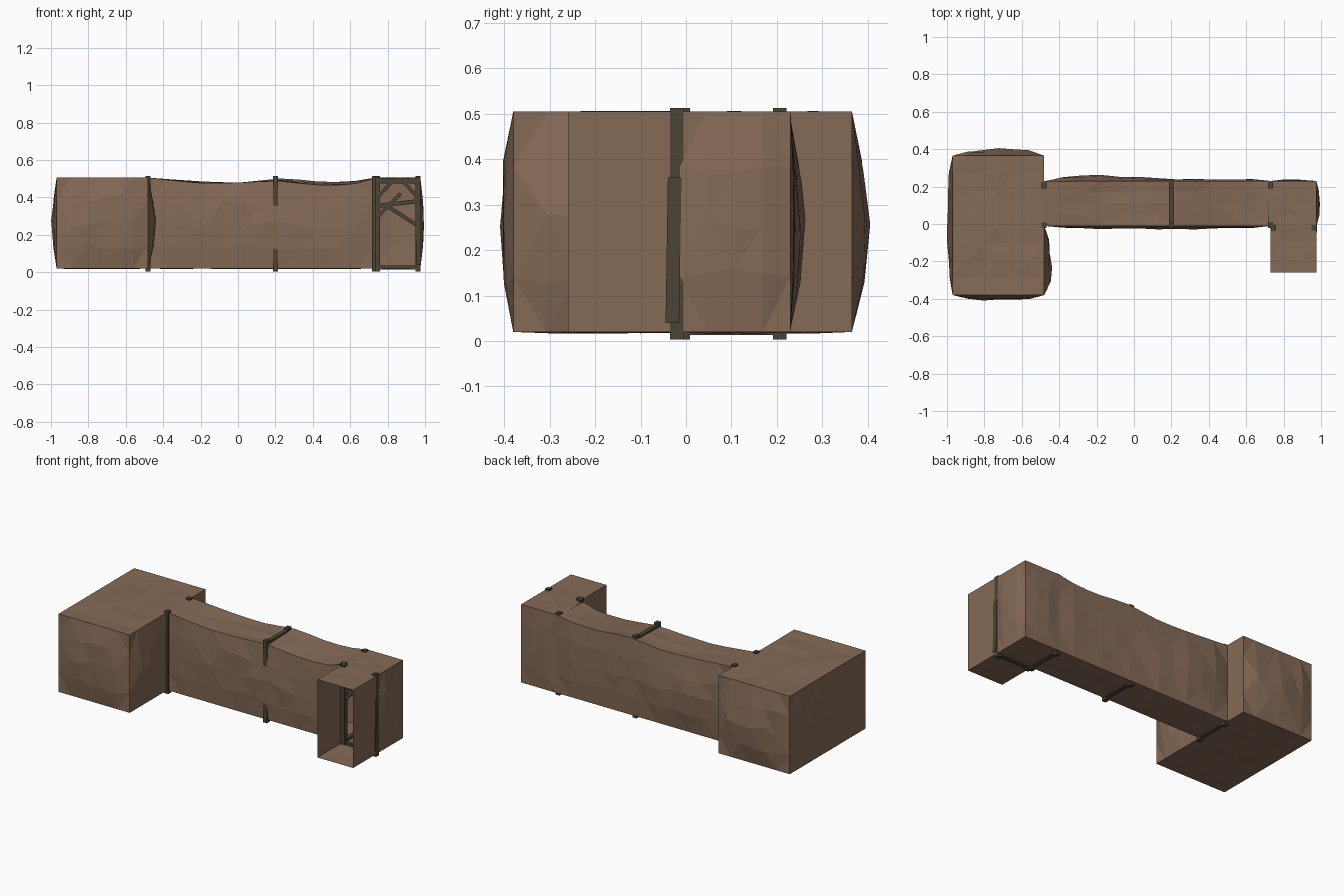
import bpy, bmesh, math, random
from mathutils import Vector

if "Cube" in bpy.data.objects:
    bpy.data.objects.remove(bpy.data.objects["Cube"])

random.seed(4)
FLOOR, TOP = 0.02, 0.505


def material(name, rgb):
    m = bpy.data.materials.new(name)
    m.diffuse_color = (*rgb, 1)
    m.use_nodes = True
    m.node_tree.nodes["Principled BSDF"].inputs["Base Color"].default_value = m.diffuse_color
    return m


ROCK = material("brown rock", (0.235, 0.145, 0.095))
WOOD = material("dark timber", (0.07, 0.058, 0.036))


def finish(bm, name, mat):
    me = bpy.data.meshes.new(name)
    bm.to_mesh(me)
    bm.free()
    me.materials.append(mat)
    ob = bpy.data.objects.new(name, me)
    bpy.context.collection.objects.link(ob)
    return ob


def lerp_keys(x, keys):
    for (a, u), (b, v) in zip(keys, keys[1:]):
        if a <= x <= b:
            return u + (v - u) * (x - a) / (b - a)
    return TOP


FRONT_EDGE = [(-.48, .505), (-.2, .475), (0, .478), (.2, .49), (.4, .467), (.6, .465), (.73, .503)]
BACK_EDGE = [(-.48, .505), (-.2, .485), (0, .478), (.25, .503), (.45, .482), (.6, .483), (.73, .505)]


def roof(x, y):
    # roof height: the passage roof sags, the rest is level
    if y > 0.3 or y < -0.1:
        return TOP
    w = min(1, max(0, (y + .01) / .24))
    return lerp_keys(x, FRONT_EDGE) * (1 - w) + lerp_keys(x, BACK_EDGE) * w


def sheet(bm, nu, nv, point):
    # quad grid from a function, split in triangles for a faceted look
    g = [[bm.verts.new(point(i / nu, j / nv, i in (0, nu) or j in (0, nv)))
          for j in range(nv + 1)] for i in range(nu + 1)]
    for i in range(nu):
        for j in range(nv):
            a, b, c, d = g[i][j], g[i + 1][j], g[i + 1][j + 1], g[i][j + 1]
            if (i + j) % 2:
                bm.faces.new((a, b, c)); bm.faces.new((a, c, d))
            else:
                bm.faces.new((a, b, d)); bm.faces.new((b, c, d))


def wall(bm, p, q, n, bulge):
    # rough wall from p to q, bulging outward (to the right of travel)
    p, q = Vector((*p, 0)), Vector((*q, 0))
    d = (q - p).normalized()
    out = Vector((d.y, -d.x, 0))

    def point(u, v, rim):
        c = p.lerp(q, u)
        c.z = FLOOR + v * (roof(c.x, c.y) - FLOOR)
        if not rim:
            b = bulge(u) if callable(bulge) else bulge * math.sin(math.pi * u) ** .4
            c += out * b * math.sin(math.pi * v) * random.uniform(.6, 1)
            c.z += random.uniform(-.02, .02) * (b > 0)
        return c
    sheet(bm, n, 4, point)


# rock shell: walls
bm = bmesh.new()
for p, q, n, b in [
    ((-.97, -.38), (-.48, -.38), 6, .034),
    ((-.48, -.38), (-.48, -.01), 5, .045),
    ((-.48, -.01), (.73, -.01), 12, .022),
    ((.73, -.01), (.73, -.26), 3, 0),
    ((.975, -.26), (.975, .23), 8, lambda u: .022 * (u > .6)),
    ((.975, .23), (.73, .23), 3, .01),
    ((.73, .23), (-.48, .228), 12, lambda u: .012 + .03 * math.exp(-((u - .77) / .2) ** 2)),
    ((-.48, .228), (-.48, .365), 2, 0),
    ((-.48, .365), (-.97, .365), 6, .042),
    ((-.97, .365), (-.97, -.38), 8, .03),
]:
    wall(bm, p, q, n, b)

# rock shell: roof and floor of the room, passage, corner and entrance leg
for x0, x1, y0, y1, nx, ny in [(-.97, -.48, -.38, .365, 6, 8), (-.48, .73, -.01, .229, 12, 4),
                               (.73, .975, -.01, .23, 3, 4), (.73, .975, -.26, -.01, 3, 3)]:
    def top(u, v, rim):
        x, y = x0 + u * (x1 - x0), y0 + v * (y1 - y0)
        return (x, y, roof(x, y) + (0 if rim else random.uniform(-.006, .001)))

    def base(u, v, rim):
        return (x0 + u * (x1 - x0), y1 + v * (y0 - y1), FLOOR - (0 if rim else random.uniform(0, .004)))
    sheet(bm, nx, ny, top)
    sheet(bm, nx, ny, base)
bmesh.ops.remove_doubles(bm, verts=bm.verts[:], dist=.002)
finish(bm, "rock_tunnel", ROCK)


def beam(bm, a, b, w, d):
    # square timber from a to b
    a, b = Vector(a), Vector(b)
    z = (b - a).normalized()
    side = Vector((0, 1, 0)) if abs(z.y) < .5 else Vector((1, 0, 0))
    s = side * d / 2
    t = z.cross(side).normalized() * w / 2
    ends = [[bm.verts.new(c + i * s + j * t) for i, j in ((1, 1), (-1, 1), (-1, -1), (1, -1))] for c in (a, b)]
    bm.faces.new(ends[0]); bm.faces.new(ends[1][::-1])
    for k in range(4):
        bm.faces.new((ends[0][k], ends[1][k], ends[1][k - 3], ends[0][k - 3]))
    bmesh.ops.recalc_face_normals(bm, faces=bm.faces[:])


def support(name, place, u0, u1):
    # posts, lintel, sill and corner braces in the plane given by place(u, z)
    bm = bmesh.new()
    mid = (u0 + u1) / 2
    for u, s in ((u0, 1), (u1, -1)):
        beam(bm, place(u, .003), place(u, .513), .027, .03)
        beam(bm, place(u + s * .01, .41), place(u + s * .08, .485), .018, .018)
    beam(bm, place(u0, .488), place(u1, .488), .026, .026)
    beam(bm, place(u0, .024), place(u1, .024), .022, .024)
    return bm


# timber supports across the passage
for i, x in enumerate((-.48, .2, .73)):
    finish(support("s", lambda u, z: (x, u, z), -.006, .206), "passage_support_%d" % (i + 1), WOOD)

# timber support at the corner, with loose cross braces
at = lambda u, z: (u, -.02, z)
bm = support("s", at, .745, .962)
beam(bm, at(.75, .355), at(.95, .378), .022, .02)
beam(bm, at(.75, .30), at(.87, .42), .02, .02)
beam(bm, at(.78, .365), at(.95, .255), .02, .02)
beam(bm, (.966, -.03, .04), (.966, -.025, .36), .026, .03)
finish(bm, "corner_support", WOOD)
